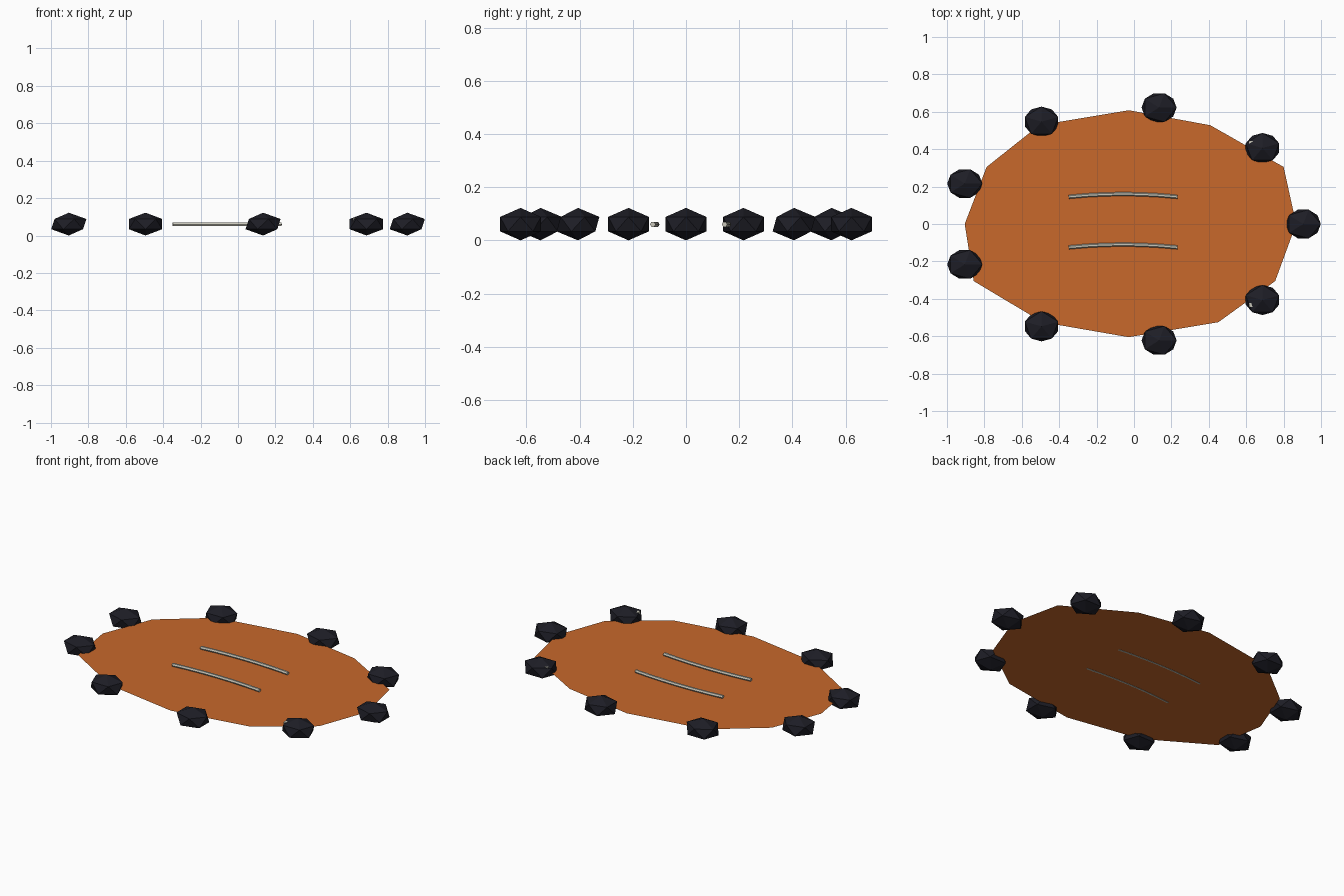
import bpy, bmesh, math
from mathutils import Matrix, Vector

if "Cube" in bpy.data.objects:
    bpy.data.objects.remove(bpy.data.objects["Cube"])


def material(name, rgb):
    m = bpy.data.materials.new(name)
    m.diffuse_color = (*rgb, 1)
    m.use_nodes = True
    m.node_tree.nodes["Principled BSDF"].inputs["Base Color"].default_value = m.diffuse_color
    return m


ORANGE = material("burnt orange", (0.58, 0.14, 0.024))
BLACK = material("dark navy", (0.0125, 0.0125, 0.019))
PALE = material("pale grey", (0.58, 0.57, 0.49))


def finish(bm, name, mat):
    me = bpy.data.meshes.new(name)
    bm.to_mesh(me)
    bm.free()
    me.materials.append(mat)
    ob = bpy.data.objects.new(name, me)
    bpy.context.collection.objects.link(ob)
    return ob


# Flat irregular twelve-sided sheet
outline = [(0.867, 0), (0.80, 0.305), (0.408, 0.528), (-0.028, 0.608),
           (-0.507, 0.528), (-0.788, 0.305), (-0.905, 0), (-0.857, -0.305),
           (-0.49, -0.525), (-0.028, -0.605), (0.451, -0.525), (0.755, -0.305)]
bm = bmesh.new()
bm.faces.new([bm.verts.new((x, y, 0.052)) for x, y in outline])
finish(bm, "sheet", ORANGE)

# Ring of nine flattened stones around the rim
for i in range(9):
    a = math.radians(40 * i)
    turn = math.radians(18) if i in (1, 3, 6, 8) else 0
    bm = bmesh.new()
    bmesh.ops.create_icosphere(bm, subdivisions=1, radius=1)
    bm.transform(Matrix.Translation((-0.028 + 0.933 * math.cos(a), 0.632 * math.sin(a), 0.061))
                 @ Matrix.Diagonal((0.105, 0.09, 0.061, 1))
                 @ Matrix.Rotation(turn, 4, 'Z'))
    finish(bm, f"rim_stone_{i + 1}", BLACK)

# Two slightly arched rods lying on the sheet
for side, y in (("back", 0.16), ("front", -0.11)):
    bm = bmesh.new()
    rings = []
    for k in range(7):
        t = k / 3 - 1
        c = Vector((-0.058 + 0.291 * t, y - 0.015 * t * t, 0.06))
        d = Vector((0.291, -0.03 * t, 0)).normalized()
        n = Vector((-d.y, d.x, 0))
        rings.append([bm.verts.new(c + 0.0105 * (n * math.cos(j * math.pi / 3)
                                                 + Vector((0, 0, 1)) * math.sin(j * math.pi / 3)))
                      for j in range(6)])
    for p, q in zip(rings, rings[1:]):
        for j in range(6):
            bm.faces.new((p[j], p[j - 1], q[j - 1], q[j]))
    bm.faces.new(rings[0])
    bm.faces.new(rings[-1][::-1])
    bmesh.ops.recalc_face_normals(bm, faces=bm.faces)
    finish(bm, f"rod_{side}", PALE)

# Small pale chips set in two of the stones
for side, s in (("back", 1), ("front", -1)):
    bm = bmesh.new()
    bmesh.ops.create_cube(bm, size=0.022,
                          matrix=Matrix.Translation((0.627, 0.433 * s, 0.083)))
    finish(bm, f"chip_{side}", PALE)
